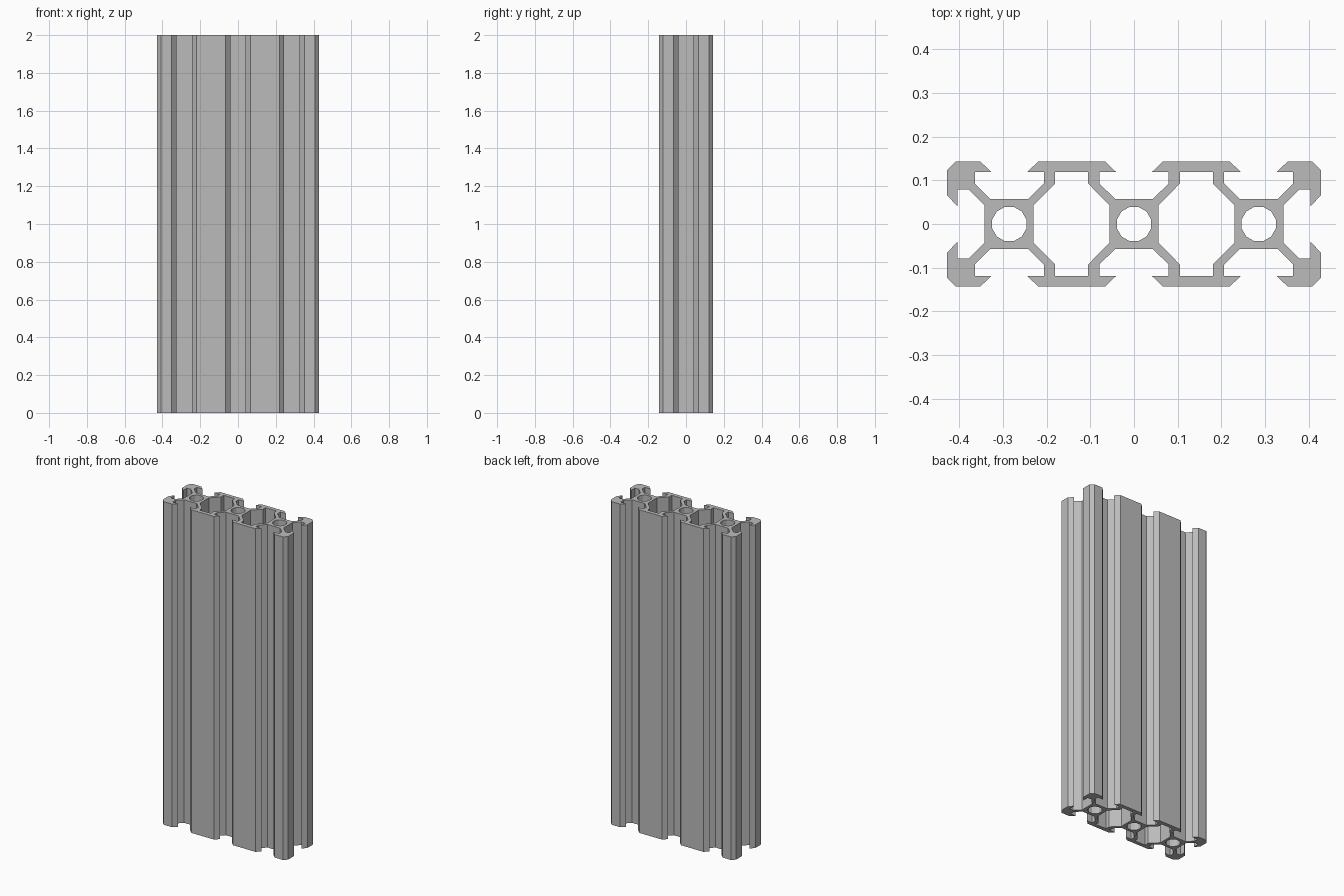
import bpy, bmesh
from math import sin, cos, pi

cube = bpy.data.objects.get("Cube")
if cube:
    bpy.data.objects.remove(cube, do_unlink=True)

CELL = 2 / 7          # spacing of the three bores
HALF = CELL / 2       # half depth of the bar
END = 3 * HALF        # half width of the bar
LIP = 0.119           # inner face of the slot lips
HEIGHT = 2.0

aluminium = bpy.data.materials.new("aluminium grey")
aluminium.use_nodes = True
grey = (0.5, 0.5, 0.5, 1)
aluminium.diffuse_color = grey
aluminium.node_tree.nodes["Principled BSDF"].inputs["Base Color"].default_value = grey


def mirror_x(points, centre=0):
    return [(2 * centre - x, y) for x, y in reversed(points)]


def mirror_y(points):
    return [(x, -y) for x, y in reversed(points)]


# Half of one T-slot, from the core outwards to the outer lip edge
slot = [(0.043, 0.057), (0.079, 0.0925), (0.079, LIP), (0.041, LIP), (0.066, HALF)]
end_slot = [(CELL + x, y) for x, y in slot]
# The side slot is the same shape turned about the corner diagonal
side_slot = [(CELL + y, x) for x, y in reversed(slot)]
corner = [(END - 0.02, HALF), (END, HALF - 0.02)]

quarter = slot + mirror_x(slot, HALF) + end_slot + corner + side_slot
right_half = quarter + mirror_y(quarter)
outline = right_half + mirror_x(right_half)

# Closed chamber between two bores
chamber_quarter = [(0.056, 0.043), (0.105, 0.0925), (0.105, LIP)]
chamber_top = chamber_quarter + mirror_x(chamber_quarter, HALF)
chamber = chamber_top + mirror_y(chamber_top)

# Round bore through each core
bore = [(0.0405 * cos((i + 0.5) * pi / 6), 0.0405 * sin((i + 0.5) * pi / 6))
        for i in range(12)]

loops = [outline, chamber, mirror_x(chamber)]
loops += [[(x + k * CELL, y) for x, y in bore] for k in (-1, 0, 1)]

# Fill the cross-section and sweep it upwards
curve = bpy.data.curves.new("slotted_profile", "CURVE")
curve.dimensions = "2D"
curve.fill_mode = "BOTH"
curve.extrude = HEIGHT / 2
for loop in loops:
    spline = curve.splines.new("POLY")
    spline.points.add(len(loop) - 1)
    for point, (x, y) in zip(spline.points, loop):
        point.co = (x, y, 0, 1)
    spline.use_cyclic_u = True

profile = bpy.data.objects.new("profile_section", curve)
bpy.context.collection.objects.link(profile)
bpy.context.view_layer.update()
mesh = bpy.data.meshes.new_from_object(
    profile.evaluated_get(bpy.context.evaluated_depsgraph_get()))
bpy.data.objects.remove(profile, do_unlink=True)

# Weld the caps to the walls and stand the bar on the ground
bm = bmesh.new()
bm.from_mesh(mesh)
bmesh.ops.remove_doubles(bm, verts=bm.verts, dist=0.0001)
bmesh.ops.translate(bm, verts=bm.verts, vec=(0, 0, HEIGHT / 2))
bmesh.ops.recalc_face_normals(bm, faces=bm.faces)
for face in bm.faces:
    face.smooth = False
    face.material_index = 0
bm.to_mesh(mesh)
bm.free()
mesh.materials.clear()
mesh.materials.append(aluminium)

bar = bpy.data.objects.new("slotted_bar", mesh)
bpy.context.collection.objects.link(bar)
